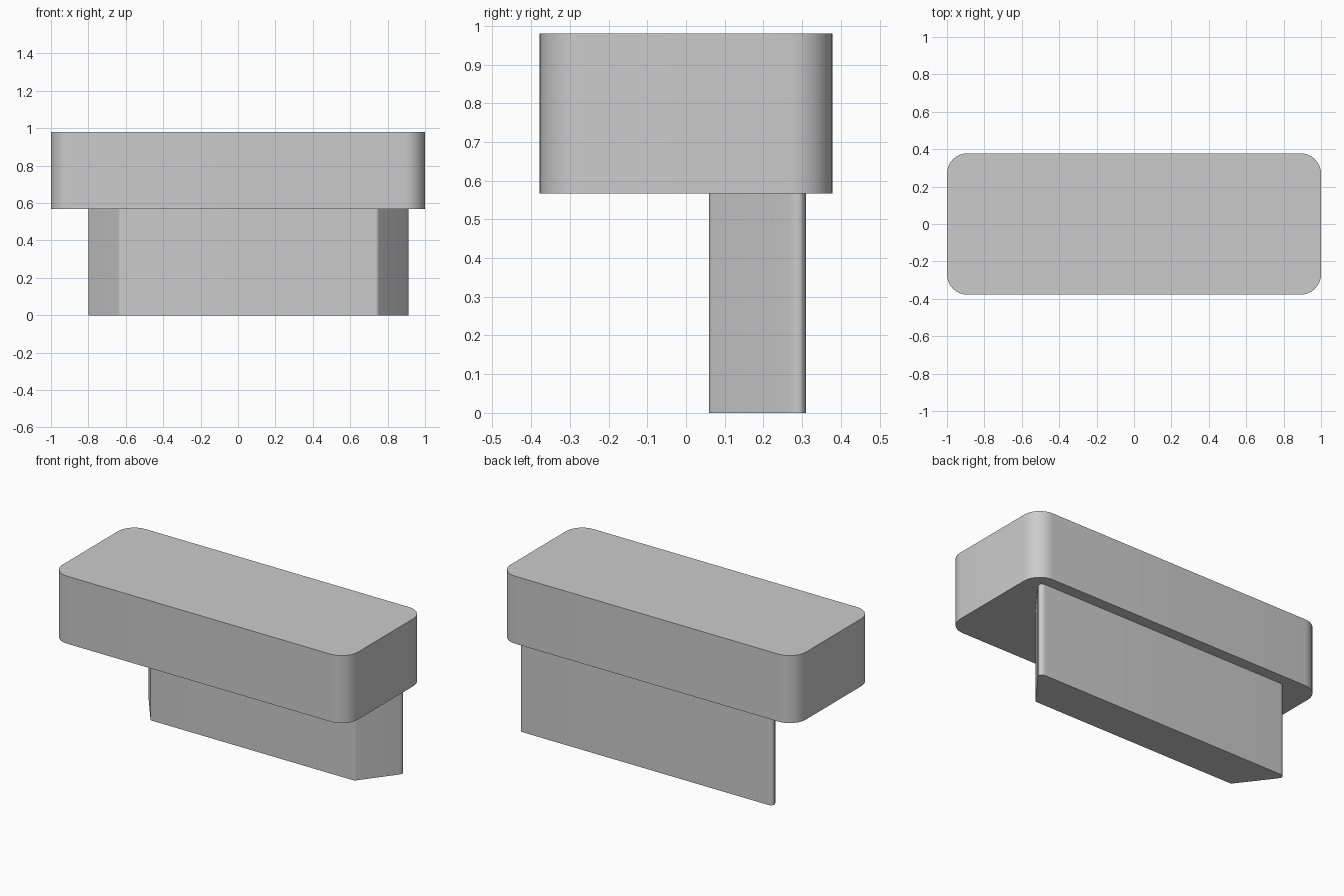
import bpy
import bmesh
from math import radians

cube = bpy.data.objects.get("Cube")
if cube:
    bpy.data.objects.remove(cube, do_unlink=True)

GREY = (0.6, 0.6, 0.6, 1.0)
grey = bpy.data.materials.new("plain grey")
grey.use_nodes = True
grey.diffuse_color = GREY
grey.node_tree.nodes["Principled BSDF"].inputs["Base Color"].default_value = GREY


def rounded_prism(name, corners, z0, z1, segments=10):
    """Extrude an outline of (x, y, corner radius) from z0 up to z1."""
    bm = bmesh.new()
    verts = [bm.verts.new((x, y, z0)) for x, y, r in corners]
    face = bm.faces.new(verts)
    side = bmesh.ops.extrude_face_region(bm, geom=[face])
    top = [v for v in side["geom"] if isinstance(v, bmesh.types.BMVert)]
    bmesh.ops.translate(bm, verts=top, vec=(0, 0, z1 - z0))
    # Round each group of upright edges that shares a radius
    for radius in sorted({r for x, y, r in corners}):
        spots = [(x, y) for x, y, r in corners if r == radius]
        edges = [e for e in bm.edges
                 if abs(e.verts[0].co.z - e.verts[1].co.z) > 0.1
                 and any(abs(e.verts[0].co.x - x) + abs(e.verts[0].co.y - y) < 1e-4
                         for x, y in spots)]
        # Offset along the rounding radius, measured at the corner's faces
        bmesh.ops.bevel(bm, geom=edges, offset=radius, offset_type='OFFSET',
                        segments=segments, profile=0.5, affect='EDGES')
    bmesh.ops.recalc_face_normals(bm, faces=bm.faces[:])
    mesh = bpy.data.meshes.new(name)
    bm.to_mesh(mesh)
    bm.free()
    mesh.materials.append(grey)
    obj = bpy.data.objects.new(name, mesh)
    bpy.context.collection.objects.link(obj)
    bpy.ops.object.select_all(action='DESELECT')
    obj.select_set(True)
    bpy.context.view_layer.objects.active = obj
    bpy.ops.object.shade_smooth_by_angle(angle=radians(30))
    return obj


# Wide rounded block on top
W, D, R = 1.0, 0.378, 0.11
rounded_prism("top_block",
              [(-W, -D, R), (W, -D, R), (W, D, R), (-W, D, R)], 0.567, 0.98)

# Tapered stem, set off-centre and towards the back
MID, FRONT, BACK = 0.056, 0.69, 0.88
rounded_prism("stem",
              [(MID - FRONT, 0.06, 0.01), (MID + FRONT, 0.06, 0.01),
               (MID + BACK, 0.31, 0.055), (MID - BACK, 0.31, 0.055)], 0.0, 0.567)
